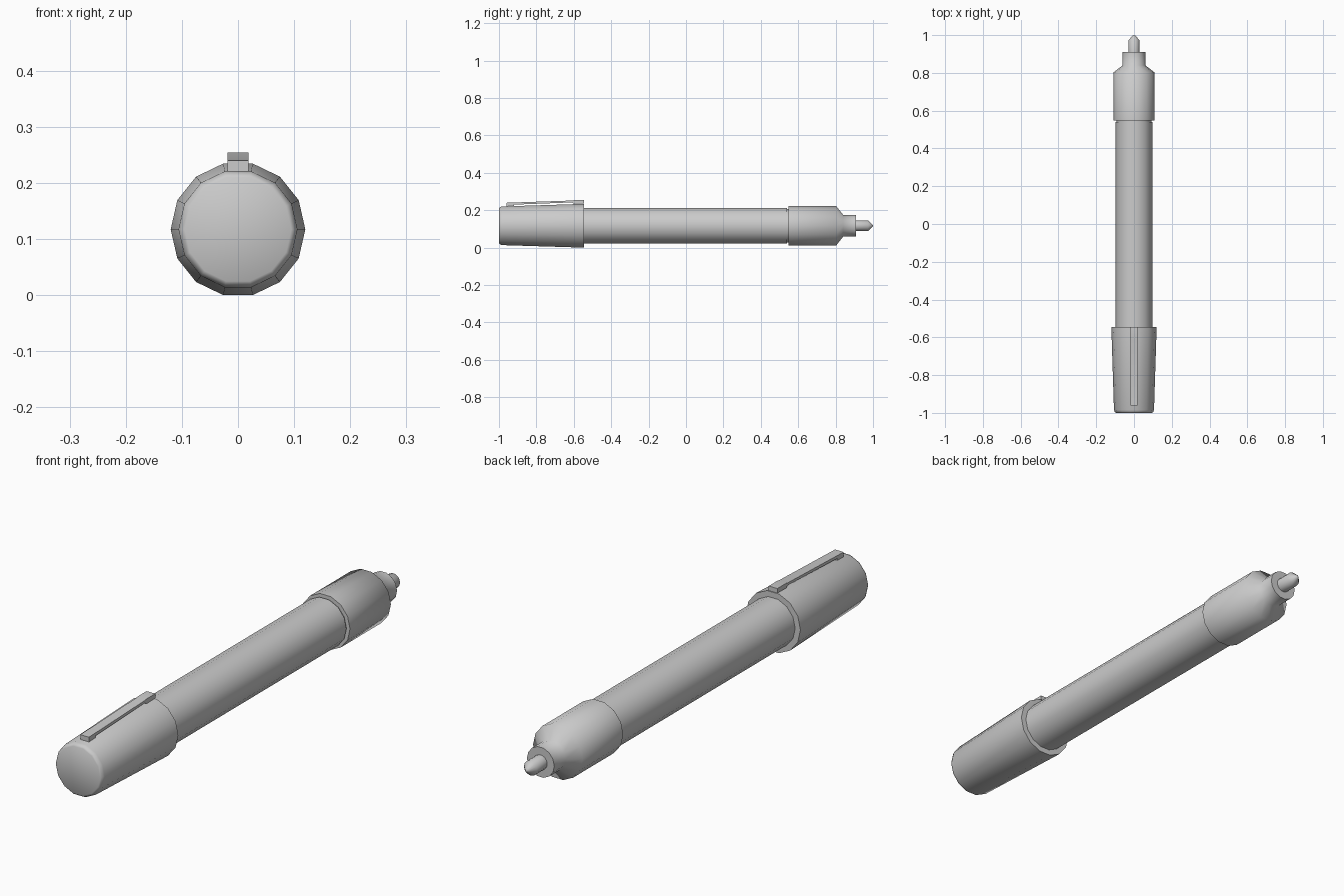
import bpy, bmesh, math

if "Cube" in bpy.data.objects:
    bpy.data.objects.remove(bpy.data.objects["Cube"])

SIDES = 14
AXIS_Z = 0.117


def finish(name, bm, angle=60):
    bmesh.ops.recalc_face_normals(bm, faces=bm.faces)
    mesh = bpy.data.meshes.new(name)
    bm.to_mesh(mesh)
    bm.free()
    ob = bpy.data.objects.new(name, mesh)
    bpy.context.collection.objects.link(ob)
    bpy.ops.object.select_all(action='DESELECT')
    ob.select_set(True)
    bpy.context.view_layer.objects.active = ob
    bpy.ops.object.shade_smooth_by_angle(angle=math.radians(angle))
    return ob


def lathe(name, profile):
    """Closed solid of revolution along y from (y, radius) pairs."""
    bm = bmesh.new()
    rings = []
    for y, r in profile:
        rings.append([bm.verts.new((r * math.cos(2 * math.pi * i / SIDES), y,
                                    AXIS_Z + r * math.sin(2 * math.pi * i / SIDES)))
                      for i in range(SIDES)])
    for a, b in zip(rings, rings[1:]):
        for i in range(SIDES):
            j = (i + 1) % SIDES
            bm.faces.new((a[i], a[j], b[j], b[i]))
    bm.faces.new(rings[0])
    bm.faces.new(rings[-1])
    return finish(name, bm)


def extrude_side(name, outline, half_width):
    """Side outline of (y, z) points extruded across x."""
    bm = bmesh.new()
    face = bm.faces.new([bm.verts.new((-half_width, y, z)) for y, z in outline])
    ext = bmesh.ops.extrude_face_region(bm, geom=[face])
    for v in ext['geom']:
        if isinstance(v, bmesh.types.BMVert):
            v.co.x = half_width
    return finish(name, bm, 20)


# Tapered cap with softened end
lathe("cap", [(-1.0, 0.095), (-0.996, 0.101), (-0.985, 0.106), (-0.545, 0.12)])

# Barrel and the narrow groove ahead of it
lathe("barrel", [(-0.56, 0.097), (0.54, 0.097)])
lathe("groove", [(0.53, 0.092), (0.56, 0.092)])

# Grip section with sloped shoulder and collar
lathe("grip", [(0.547, 0.108), (0.803, 0.108), (0.84, 0.06), (0.91, 0.06)])

# Writing tip
lathe("tip", [(0.90, 0.029), (0.973, 0.029), (0.994, 0.010), (1.0, 0.003)])

# Pocket clip: foot on the cap, thin arm, thicker free end
extrude_side("clip", [(-0.96, 0.218), (-0.92, 0.220), (-0.92, 0.230),
                      (-0.61, 0.242), (-0.60, 0.235), (-0.545, 0.236),
                      (-0.545, 0.254), (-0.60, 0.254), (-0.61, 0.252),
                      (-0.96, 0.240)], 0.019)
